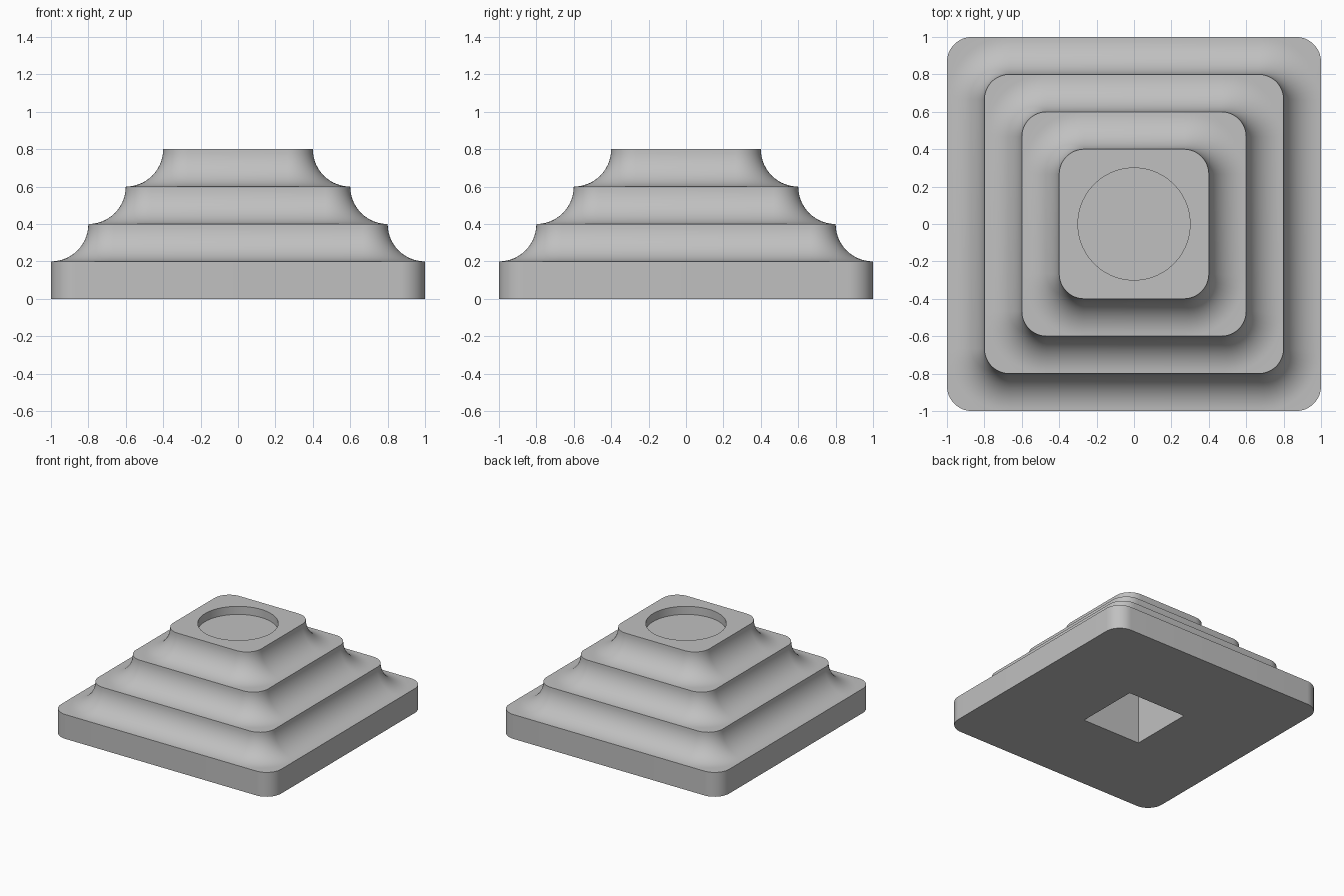
import bpy, bmesh, math

if "Cube" in bpy.data.objects:
    bpy.data.objects.remove(bpy.data.objects["Cube"])

U = 2 / 15            # design module
R = U                 # corner radius of every tier
STEP = 0.2            # tier height and cove radius
N = 12                # segments per corner (even)
COVE = 14             # segments per cove
HOLE = 2 * U          # half width of the post socket
SOCKET_TOP = 0.6
RECESS_R, RECESS_Z = 0.3, 0.8 - U / 2

bm = bmesh.new()


def rounded_square(h, r, z):
    """Ring of vertices, one list per corner, counter-clockwise."""
    corners = []
    for k in range(4):
        a0 = k * math.pi / 2
        cx = (h - r) * (1 if k in (0, 3) else -1)
        cy = (h - r) * (1 if k in (0, 1) else -1)
        corners.append([bm.verts.new((cx + r * math.cos(a0 + j / N * math.pi / 2),
                                      cy + r * math.sin(a0 + j / N * math.pi / 2), z))
                        for j in range(N + 1)])
    return corners


def bridge(low, high, straights=True):
    """Join two rings; straights=False fills only the corner pieces."""
    for k in range(4):
        a, b = low[k], high[k]
        for j in range(N):
            bm.faces.new((a[j], a[j + 1], b[j + 1], b[j]))
        if straights:
            n = (k + 1) % 4
            bm.faces.new((a[-1], low[n][0], high[n][0], b[-1]))


# Plinth slab
bottom = rounded_square(1.0, R, 0)
ring = rounded_square(1.0, R, STEP)
bridge(bottom, ring)

# Three coved tiers, each with flat ledges at the corners
for tier in range(3):
    h, z = 1.0 - STEP * tier, STEP * (tier + 1)
    foot = rounded_square(h, R + STEP, z)
    bridge(ring, foot, straights=False)
    ring = foot
    for i in range(1, COVE + 1):
        t = i / COVE * math.pi / 2
        inset = STEP * math.sin(t)
        nxt = rounded_square(h - inset, R + STEP - inset, z + STEP * (1 - math.cos(t)))
        bridge(ring, nxt)
        ring = nxt


# Round recess in the top
def circle(z):
    count = 4 * (N + 1)
    pts = []
    for i in range(count):
        a = math.pi / 4 + (i - N / 2) * 2 * math.pi / count
        pts.append(bm.verts.new((RECESS_R * math.cos(a), RECESS_R * math.sin(a), z)))
    return [pts[k * (N + 1):(k + 1) * (N + 1)] for k in range(4)]


rim, floor = circle(0.8), circle(RECESS_Z)
bridge(ring, rim)
bridge(rim, floor)
bm.faces.new([v for corner in floor for v in corner])

# Square socket in the underside
signs = ((1, 1), (-1, 1), (-1, -1), (1, -1))
mouth = [bm.verts.new((HOLE * x, HOLE * y, 0)) for x, y in signs]
roof = [bm.verts.new((HOLE * x, HOLE * y, SOCKET_TOP)) for x, y in signs]
for k in range(4):
    n = (k + 1) % 4
    outer = bottom[k][N // 2:] + bottom[n][:N // 2 + 1]
    bm.faces.new([mouth[k], mouth[n]] + outer[::-1])
    bm.faces.new((mouth[n], mouth[k], roof[k], roof[n]))
bm.faces.new(roof[::-1])

mesh = bpy.data.meshes.new("stepped_base")
bm.to_mesh(mesh)
bm.free()

# Colour and shading
grey = bpy.data.materials.new("light grey")
grey.diffuse_color = (0.53, 0.53, 0.53, 1)
grey.use_nodes = True
grey.node_tree.nodes["Principled BSDF"].inputs["Base Color"].default_value = grey.diffuse_color
mesh.materials.append(grey)
base = bpy.data.objects.new("stepped_base", mesh)
bpy.context.collection.objects.link(base)
bpy.context.view_layer.objects.active = base
base.select_set(True)
bpy.ops.object.shade_smooth_by_angle(angle=math.radians(30))
